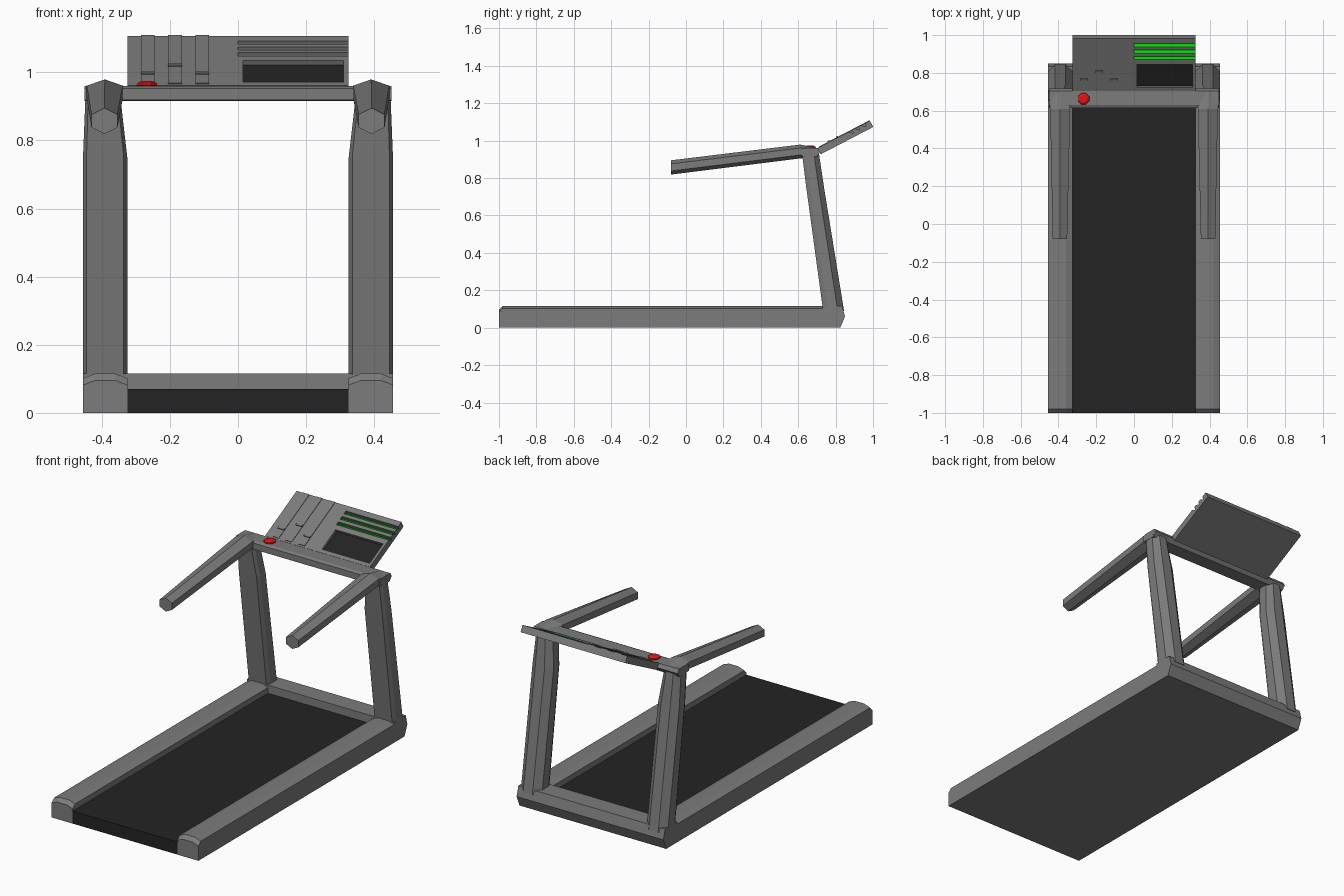
import bpy, bmesh, math
from mathutils import Vector

if "Cube" in bpy.data.objects:
    bpy.data.objects.remove(bpy.data.objects["Cube"])


def material(name, rgb):
    m = bpy.data.materials.new(name)
    m.diffuse_color = (*rgb, 1)
    m.use_nodes = True
    m.node_tree.nodes["Principled BSDF"].inputs["Base Color"].default_value = m.diffuse_color
    return m


GREY = material("grey", (0.2, 0.2, 0.2))
BLACK = material("black", (0.017, 0.017, 0.017))
RED = material("red", (0.75, 0.008, 0.008))
GREEN = material("green", (0.0, 0.65, 0.0))


def finish(name, bm, mats, rule=None, mirror=False):
    bmesh.ops.recalc_face_normals(bm, faces=bm.faces[:])
    bm.normal_update()
    if rule:
        for f in bm.faces:
            f.material_index = rule(f)
    me = bpy.data.meshes.new(name)
    bm.to_mesh(me)
    bm.free()
    for m in mats:
        me.materials.append(m)
    ob = bpy.data.objects.new(name, me)
    bpy.context.collection.objects.link(ob)
    if mirror:
        ob.modifiers.new("mirror", 'MIRROR')
    return ob


def loft(name, rings, mats=(GREY,), rule=None, mirror=False):
    """Skin a list of equal-length point rings and cap both ends."""
    bm = bmesh.new()
    vs = [[bm.verts.new(p) for p in r] for r in rings]
    n = len(vs[0])
    for a, b in zip(vs, vs[1:]):
        for i in range(n):
            j = (i + 1) % n
            bm.faces.new((a[i], a[j], b[j], b[i]))
    bm.faces.new(vs[0])
    bm.faces.new(vs[-1])
    return finish(name, bm, mats, rule, mirror)


def prism(name, x0, x1, profile, **kw):
    """Extrude a (y, z) profile along x."""
    return loft(name, [[(x, y, z) for y, z in profile] for x in (x0, x1)], **kw)


# Deck: black running belt with grey underside
prism("running_belt", -0.325, 0.325, [(-1, 0), (0.74, 0), (0.74, 0.07), (-1, 0.07)],
      mats=(BLACK, GREY), rule=lambda f: int(f.normal.z < -0.5))

# Side rails with crowned top, sloping down at the open end
def rail_ring(y, drop):
    return [(0.455, y, 0), (0.455, y, 0.102 - drop), (0.42, y, 0.115 - drop),
            (0.36, y, 0.115 - drop), (0.325, y, 0.102 - drop), (0.325, y, 0)]

loft("side_rail", [rail_ring(-1, 0.02), rail_ring(-0.98, 0), rail_ring(0.75, 0)], mirror=True)

# Base cross beam
prism("base_beam", -0.455, 0.455,
      [(0.73, 0), (0.825, 0), (0.85, 0.06), (0.835, 0.115), (0.73, 0.115)])

# Uprights: leaning, chamfered at the back, tapering near the top
def post_ring(z, yf, yb, xi, xo):
    d, w = yb - yf, xo - xi
    return [(xi + 0.08 * w, yf, z), (xo - 0.08 * w, yf, z), (xo, yf + 0.2 * d, z),
            (xo, yf + 0.7 * d, z), (xo - 0.28 * w, yb, z), (xi + 0.28 * w, yb, z),
            (xi, yf + 0.7 * d, z), (xi, yf + 0.2 * d, z)]

loft("upright", [post_ring(0.09, 0.733, 0.845, 0.325, 0.455),
                 post_ring(0.75, 0.643, 0.738, 0.325, 0.455),
                 post_ring(0.95, 0.618, 0.708, 0.348, 0.447)], mirror=True)

# Handrails: pointed hexagon section
def hex_ring(y, cx, cz, w, h):
    return [(cx, y, cz + h), (cx + w, y, cz + h / 2), (cx + w, y, cz - h / 2),
            (cx, y, cz - h), (cx - w, y, cz - h / 2), (cx - w, y, cz + h / 2)]

loft("handrail", [hex_ring(-0.08, 0.392, 0.857, 0.038, 0.038),
                  hex_ring(0.61, 0.391, 0.942, 0.053, 0.037),
                  hex_ring(0.70, 0.393, 0.938, 0.058, 0.023)], mirror=True)

# Upper cross bar
prism("upper_crossbar", -0.45, 0.45,
      [(0.615, 0.918), (0.615, 0.953), (0.63, 0.96), (0.705, 0.96), (0.718, 0.94), (0.70, 0.915)])

# Console, designed on a tilted plane: u runs up the slope, n is out of it
TILT = math.radians(27.5)
C, S = math.cos(TILT), math.sin(TILT)
U, N = Vector((0, C, S)), Vector((0, -S, C))
ORIGIN = Vector((0, 0.703, 0.961))
LENGTH, THICK = 0.316, 0.038


def slope(points):
    return [(0.703 + u * C - n * S, 0.961 + u * S + n * C) for u, n in points]


def slab(name, x0, x1, u0, u1, n0, n1, **kw):
    return prism(name, x0, x1, slope([(u0, n0), (u1, n0), (u1, n1), (u0, n1)]), **kw)


slab("console_left", -0.325, 0, 0, LENGTH, -THICK, 0)

# Right half: recessed screen and sawtooth vent with green slats
outline = [(0, -THICK), (0, 0), (0.022, 0), (0.022, -0.015), (0.158, -0.015), (0.158, 0)]
for i in range(3):
    u = 0.188 + 0.038 * i
    outline += [(u, 0), (u + 0.02, -0.02), (u + 0.0205, 0)]
outline += [(LENGTH, 0), (LENGTH, -THICK)]


def console_colour(f):
    a, b = f.normal.dot(U), f.normal.dot(N)
    depth = (f.calc_center_median() - ORIGIN).dot(N)
    if b > 0.9 and depth < -0.005:
        return 1
    return 2 if a > 0.3 and b > 0.3 else 0


prism("console_right", 0, 0.325, slope(outline), mats=(GREY, BLACK, GREEN), rule=console_colour)
for side, x in (("inner", 0), ("outer", 0.31)):
    slab("screen_cheek_" + side, x, x + 0.015, 0.022, 0.158, -0.016, 0)

# Slider strips with small knobs
for i, (x, u) in enumerate(((-0.285, 0.07), (-0.205, 0.12), (-0.125, 0.07))):
    slab(f"slider_strip_{i}", x, x + 0.04, 0.01, LENGTH, -0.002, 0.003)
    slab(f"slider_knob_{i}", x, x + 0.04, u - 0.006, u + 0.006, 0, 0.008)

# Red stop button
def circle(r, z):
    return [(-0.267 + r * math.cos(t * math.pi / 4 + math.pi / 8),
             0.663 + r * math.sin(t * math.pi / 4 + math.pi / 8), z) for t in range(8)]

loft("stop_button", [circle(0.026, 0.955), circle(0.033, 0.963), circle(0.031, 0.968),
                     circle(0.018, 0.974)], mats=(RED,))
